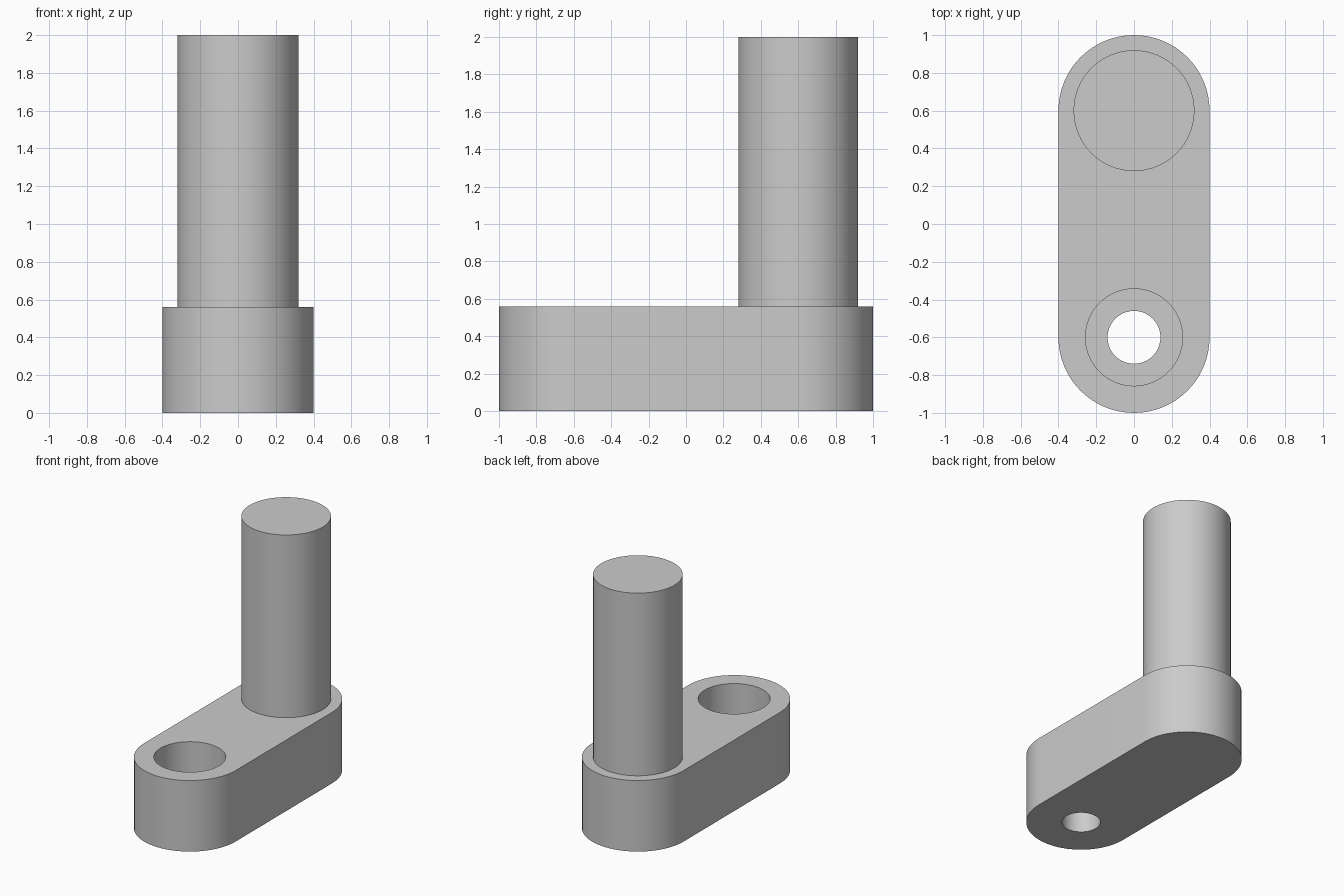
import bpy, bmesh, math

if "Cube" in bpy.data.objects:
    bpy.data.objects.remove(bpy.data.objects["Cube"], do_unlink=True)

SEGMENTS = 64
ARM_TOP = 0.56
PIN_Y, HOLE_Y = 0.6, -0.6

steel = bpy.data.materials.new("grey_steel")
steel.use_nodes = True
steel.diffuse_color = (0.6, 0.6, 0.6, 1)
steel.node_tree.nodes["Principled BSDF"].inputs["Base Color"].default_value = (0.6, 0.6, 0.6, 1)


def arc(radius, y, start, sweep, steps):
    """Points along a circular arc centred on (0, y)."""
    return [(radius * math.cos(start + sweep * i / steps),
             y + radius * math.sin(start + sweep * i / steps)) for i in range(steps + 1)]


def prism(name, outline, bottom, top):
    """Extrude a closed outline from bottom to top."""
    bm = bmesh.new()
    base = bm.faces.new([bm.verts.new((x, y, bottom)) for x, y in outline])
    side = bmesh.ops.extrude_face_region(bm, geom=[base])
    raised = [v for v in side["geom"] if isinstance(v, bmesh.types.BMVert)]
    bmesh.ops.translate(bm, verts=raised, vec=(0, 0, top - bottom))
    if not any(f.is_valid and all(abs(v.co.z - bottom) < 1e-6 for v in f.verts) for f in bm.faces):
        bm.faces.new([v for v in bm.verts if v not in raised])
    bmesh.ops.recalc_face_normals(bm, faces=bm.faces)
    mesh = bpy.data.meshes.new(name)
    bm.to_mesh(mesh)
    bm.free()
    mesh.materials.append(steel)
    obj = bpy.data.objects.new(name, mesh)
    bpy.context.collection.objects.link(obj)
    return obj


def cylinder(name, radius, y, bottom, top):
    return prism(name, arc(radius, y, 0, 2 * math.pi, SEGMENTS)[:-1], bottom, top)


def activate(obj):
    bpy.ops.object.select_all(action='DESELECT')
    obj.select_set(True)
    bpy.context.view_layer.objects.active = obj


def cut(obj, cutter):
    """Subtract the cutter and discard it."""
    cutter.hide_render = True
    mod = obj.modifiers.new("cut", 'BOOLEAN')
    mod.operation = 'DIFFERENCE'
    mod.solver = 'EXACT'
    mod.object = cutter
    activate(obj)
    bpy.ops.object.modifier_apply(modifier=mod.name)
    bpy.data.objects.remove(cutter, do_unlink=True)


# Arm with rounded ends
half = SEGMENTS // 2
outline = arc(0.4, PIN_Y, 0, math.pi, half) + arc(0.4, HOLE_Y, math.pi, math.pi, half)
arm = prism("crank_arm", outline, 0, ARM_TOP)

# Counterbored bolt hole
cut(arm, cylinder("bolt_hole_cutter", 0.14, HOLE_Y, -0.1, ARM_TOP + 0.1))
cut(arm, cylinder("counterbore_cutter", 0.257, HOLE_Y, 0.24, ARM_TOP + 0.1))

# Upright pin, seated slightly into the arm
pin = cylinder("upright_pin", 0.32, PIN_Y, ARM_TOP - 0.02, 2.0)

for part in (arm, pin):
    activate(part)
    bpy.ops.object.shade_smooth_by_angle(angle=math.radians(30))
